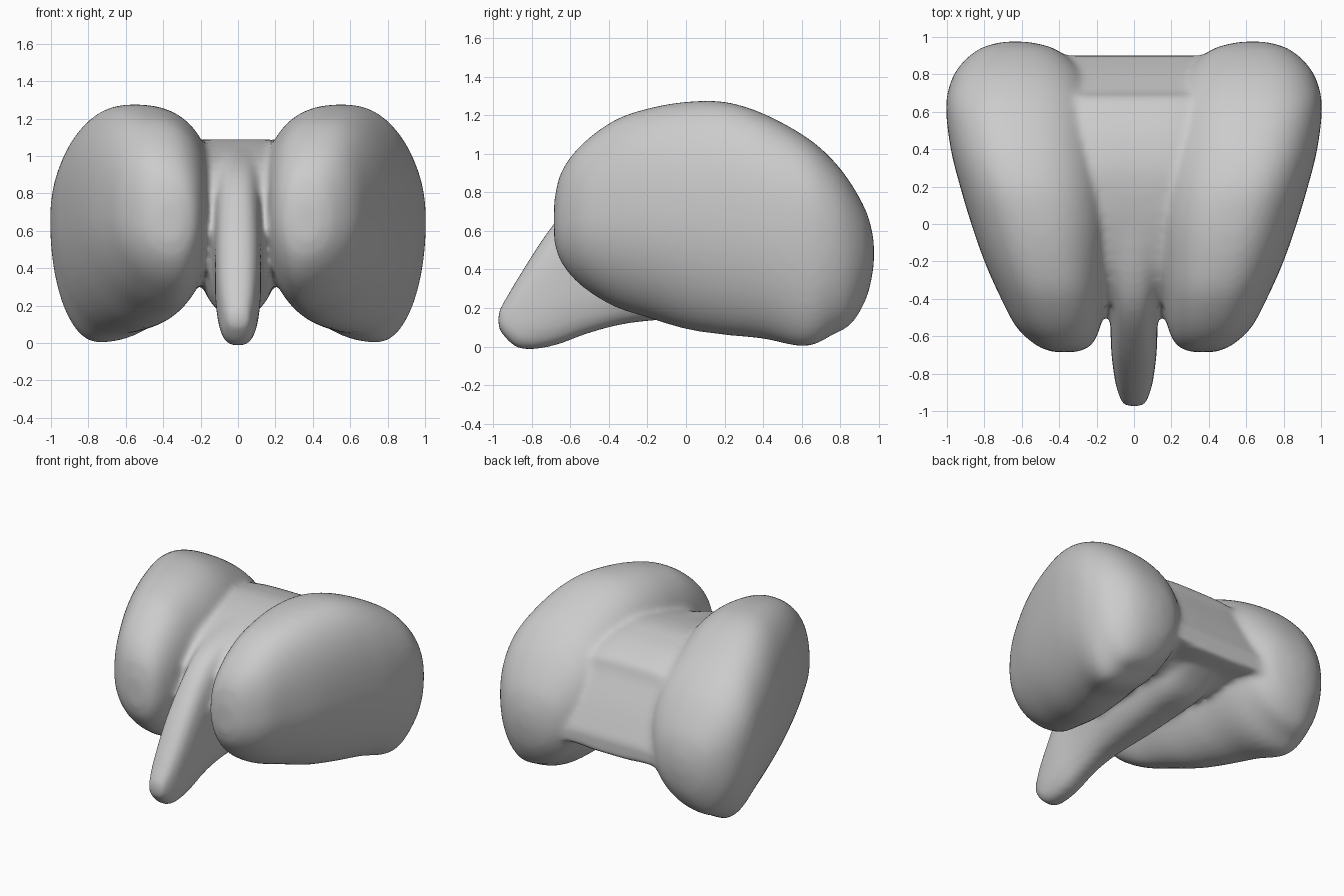
import bpy, bmesh, math

N = 48


def smooth_rows(rows, steps=5):
    """Catmull-Rom interpolation between the given sections."""
    out = []
    for i in range(len(rows) - 1):
        p0, p1, p2 = rows[max(i - 1, 0)], rows[i], rows[i + 1]
        p3 = rows[min(i + 2, len(rows) - 1)]
        for j in range(steps):
            t = j / steps
            out.append([0.5 * (2 * b + (c - a) * t + (2 * a - 5 * b + 4 * c - d) * t ** 2
                               + (3 * b - a - 3 * c + d) * t ** 3)
                        for a, b, c, d in zip(p0, p1, p2, p3)])
    return out + [list(rows[-1])]


def loft(bm, sections, p_top, p_bottom, side=1):
    """Closed loft along y; section = (y, x_in, x_out, x_top, x_bottom, z_bottom, z_top, z_mid)."""
    rings = []
    for y, xi, xo, xt, xb, zb, zt, zm in smooth_rows(sections):
        ring = []
        for k in range(N):
            a = 2 * math.pi * (k + 0.5) / N
            c, s = math.cos(a), math.sin(a)
            p = 2 / (p_top if s > 0 else p_bottom)
            c = math.copysign(abs(c) ** p, c)
            s = math.copysign(abs(s) ** p, s)
            xs = xt if s > 0 else xb
            x = xs + c * ((xo - xs) if c > 0 else (xs - xi))
            z = zm + s * ((zt - zm) if s > 0 else (zm - zb))
            ring.append(bm.verts.new((side * x, y, z)))
        rings.append(ring)
    for r, q in zip(rings, rings[1:]):
        for k in range(N):
            bm.faces.new((r[k], r[(k + 1) % N], q[(k + 1) % N], q[k]))
    bm.faces.new(rings[0])
    bm.faces.new(rings[-1])


def centred(rows):
    return [(y, -w, w, 0, 0, zb, zt, (zb + zt) / 2) for y, w, zb, zt in rows]


bm = bmesh.new()

# Two big side lobes
lobe = [
    (-0.685, 0.31, 0.43, 0.37, 0.36, 0.55, 0.75, 0.64),
    (-0.65, 0.23, 0.52, 0.39, 0.35, 0.44, 0.90, 0.65),
    (-0.55, 0.18, 0.63, 0.42, 0.34, 0.32, 1.04, 0.67),
    (-0.38, 0.15, 0.72, 0.45, 0.36, 0.21, 1.17, 0.69),
    (-0.20, 0.13, 0.80, 0.49, 0.42, 0.15, 1.235, 0.70),
    (0.00, 0.12, 0.87, 0.53, 0.50, 0.09, 1.27, 0.71),
    (0.20, 0.13, 0.93, 0.58, 0.58, 0.06, 1.27, 0.70),
    (0.40, 0.16, 0.98, 0.62, 0.66, 0.04, 1.21, 0.68),
    (0.62, 0.20, 1.005, 0.65, 0.75, 0.00, 1.09, 0.65),
    (0.76, 0.25, 0.98, 0.65, 0.74, 0.06, 0.97, 0.58),
    (0.86, 0.32, 0.92, 0.65, 0.71, 0.12, 0.84, 0.52),
    (0.94, 0.43, 0.82, 0.64, 0.66, 0.26, 0.69, 0.49),
    (0.975, 0.57, 0.70, 0.63, 0.63, 0.42, 0.55, 0.48),
]
for side in (1, -1):
    loft(bm, lobe, 2.4, 2.0, side)

# Front snout, the ridge rising out of it and the narrow belly behind
loft(bm, centred([
    (-0.975, 0.055, 0.09, 0.18),
    (-0.87, 0.095, -0.01, 0.36),
    (-0.70, 0.12, 0.0, 0.62),
    (-0.50, 0.13, 0.07, 0.85),
    (-0.30, 0.16, 0.12, 0.97),
    (0.00, 0.21, 0.15, 1.05),
    (0.30, 0.23, 0.18, 1.085),
    (0.50, 0.24, 0.21, 1.04),
    (0.67, 0.25, 0.30, 0.93),
    (0.78, 0.25, 0.36, 0.72),
]), 2.8, 2.8)

# Broad bridge between the lobes, sloping down at the back
loft(bm, centred([
    (-0.42, 0.20, 0.45, 0.82),
    (-0.25, 0.30, 0.38, 0.96),
    (0.00, 0.38, 0.33, 1.05),
    (0.25, 0.42, 0.31, 1.09),
    (0.42, 0.44, 0.30, 1.07),
    (0.55, 0.44, 0.30, 1.03),
    (0.67, 0.44, 0.33, 0.96),
    (0.71, 0.44, 0.34, 0.87),
    (0.81, 0.46, 0.35, 0.68),
    (0.90, 0.48, 0.36, 0.48),
]), 4, 3)

bmesh.ops.recalc_face_normals(bm, faces=bm.faces)
mesh = bpy.data.meshes.new("lobed_body")
bm.to_mesh(mesh)
bm.free()
body = bpy.data.objects.new("lobed_body", mesh)
bpy.context.collection.objects.link(body)

# Fuse the parts and soften the joins
fuse = body.modifiers.new("fuse", 'REMESH')
fuse.mode = 'VOXEL'
fuse.voxel_size = 0.02
fuse.use_smooth_shade = True
soft = body.modifiers.new("soften", 'SMOOTH')
soft.factor = 0.5
soft.iterations = 12
